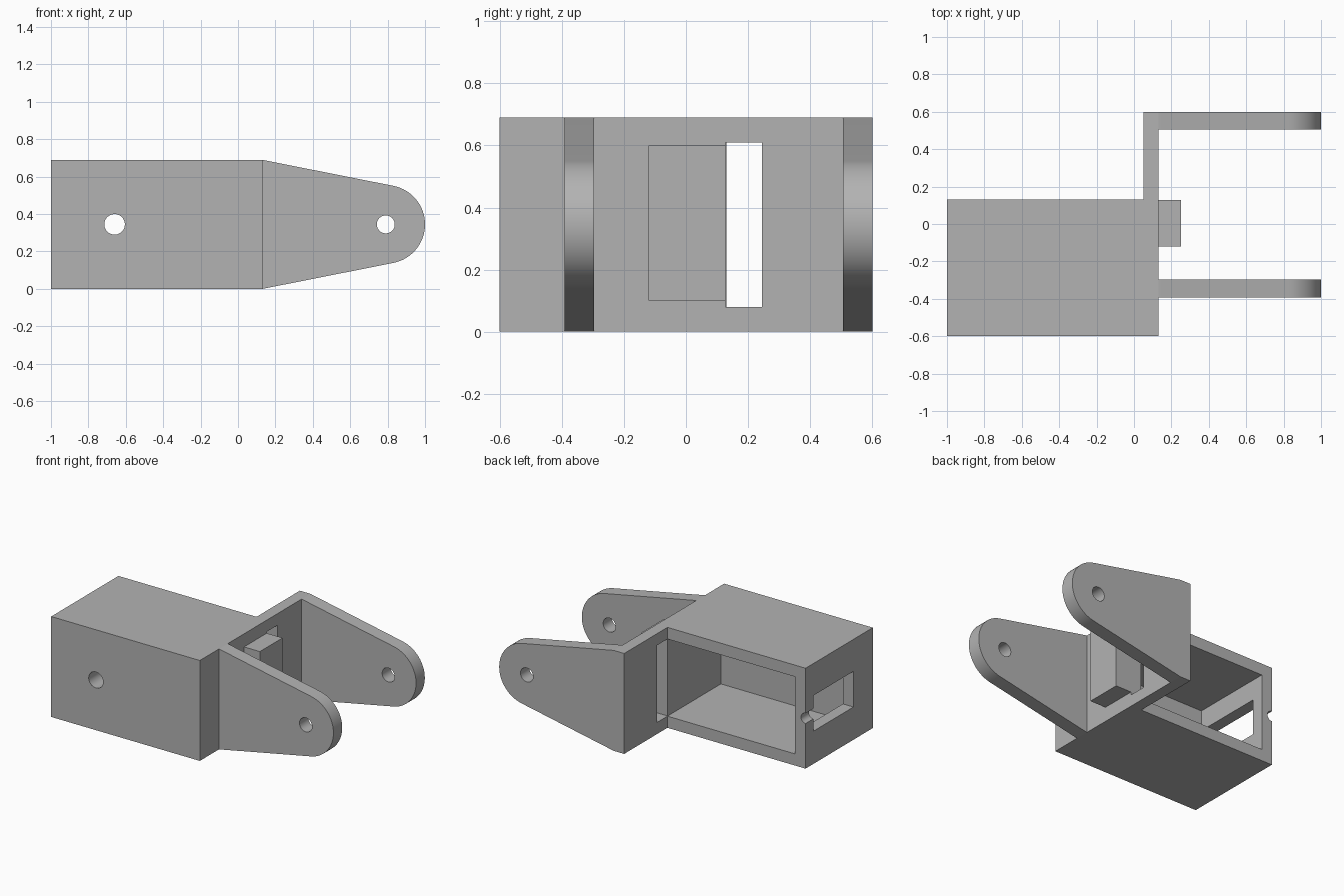
import bpy, bmesh, math
from mathutils import Matrix

old = bpy.data.objects.get("Cube")
if old:
    bpy.data.objects.remove(old, do_unlink=True)

HEIGHT, MID, WALL = 0.69, 0.345, 0.08

grey = bpy.data.materials.new("plain grey")
grey.use_nodes = True
grey.diffuse_color = (0.45, 0.45, 0.45, 1)
grey.node_tree.nodes["Principled BSDF"].inputs["Base Color"].default_value = grey.diffuse_color


def make(name, bm):
    bmesh.ops.recalc_face_normals(bm, faces=bm.faces)
    mesh = bpy.data.meshes.new(name)
    bm.to_mesh(mesh)
    bm.free()
    mesh.materials.append(grey)
    ob = bpy.data.objects.new(name, mesh)
    bpy.context.collection.objects.link(ob)
    return ob


def prism(name, points, direction):
    """Extrude a closed outline along a direction."""
    bm = bmesh.new()
    face = bm.faces.new([bm.verts.new(p) for p in points])
    new = bmesh.ops.extrude_face_region(bm, geom=[face])["geom"]
    bmesh.ops.translate(bm, vec=direction, verts=[v for v in new if isinstance(v, bmesh.types.BMVert)])
    return make(name, bm)


def box(name, x0, x1, y0, y1, z0, z1):
    return prism(name, [(x0, y0, z0), (x1, y0, z0), (x1, y1, z0), (x0, y1, z0)], (0, 0, z1 - z0))


def rod(name, x, y0, y1, radius):
    """Cylinder along y at mid height."""
    bm = bmesh.new()
    bmesh.ops.create_cone(bm, cap_ends=True, segments=40, radius1=radius, radius2=radius, depth=y1 - y0,
                          matrix=Matrix.Translation((x, (y0 + y1) / 2, MID)) @ Matrix.Rotation(math.pi / 2, 4, 'X'))
    return make(name, bm)


def activate(ob):
    bpy.ops.object.select_all(action='DESELECT')
    ob.select_set(True)
    bpy.context.view_layer.objects.active = ob


def cut(ob, *cutters):
    activate(ob)
    for c in cutters:
        c.hide_render = True
        mod = ob.modifiers.new("cut", 'BOOLEAN')
        mod.operation, mod.solver, mod.object = 'DIFFERENCE', 'EXACT', c
        bpy.ops.object.modifier_apply(modifier=mod.name)
        bpy.data.objects.remove(c, do_unlink=True)
    bpy.ops.object.shade_smooth_by_angle(angle=math.radians(30))


# Housing with the bracket plate running out behind it
outline = [(-1, -0.6), (0.13, -0.6), (0.13, 0.6), (0.05, 0.6), (0.05, 0.13), (-1, 0.13)]
housing = prism("housing", [(x, y, 0) for x, y in outline], (0, 0, HEIGHT))
cut(housing,
    box("cavity", -1 + WALL, 0.05, -0.45, 0.2, WALL, HEIGHT - WALL),
    box("plate_slot", 0.0, 0.2, 0.127, 0.245, WALL, HEIGHT - WALL),
    box("end_window", -1.1, -0.88, -0.39, 0.045, 0.225, 0.47),
    rod("cable_groove", -1, 0.0, 0.2, 0.035),
    rod("front_hole", -0.66, -0.7, -0.4, 0.055))

# Solid tab on the plate
box("tab", 0.13, 0.25, -0.12, 0.127, 0.1, 0.6)

# Tapered arms with rounded ends and pivot holes
PIVOT, RADIUS, STEPS = 0.79, 0.21, 32
tilt = math.radians(78.7)
for name, y in (("front_arm", -0.392), ("back_arm", 0.505)):
    side = [(0.13, y, HEIGHT), (0.13, y, 0)]
    for i in range(STEPS + 1):
        a = -tilt + 2 * tilt * i / STEPS
        side.append((PIVOT + RADIUS * math.cos(a), y, MID + RADIUS * math.sin(a)))
    arm = prism(name, side, (0, 0.095, 0))
    cut(arm, rod("pivot_hole", PIVOT, y - 0.1, y + 0.2, 0.048))
